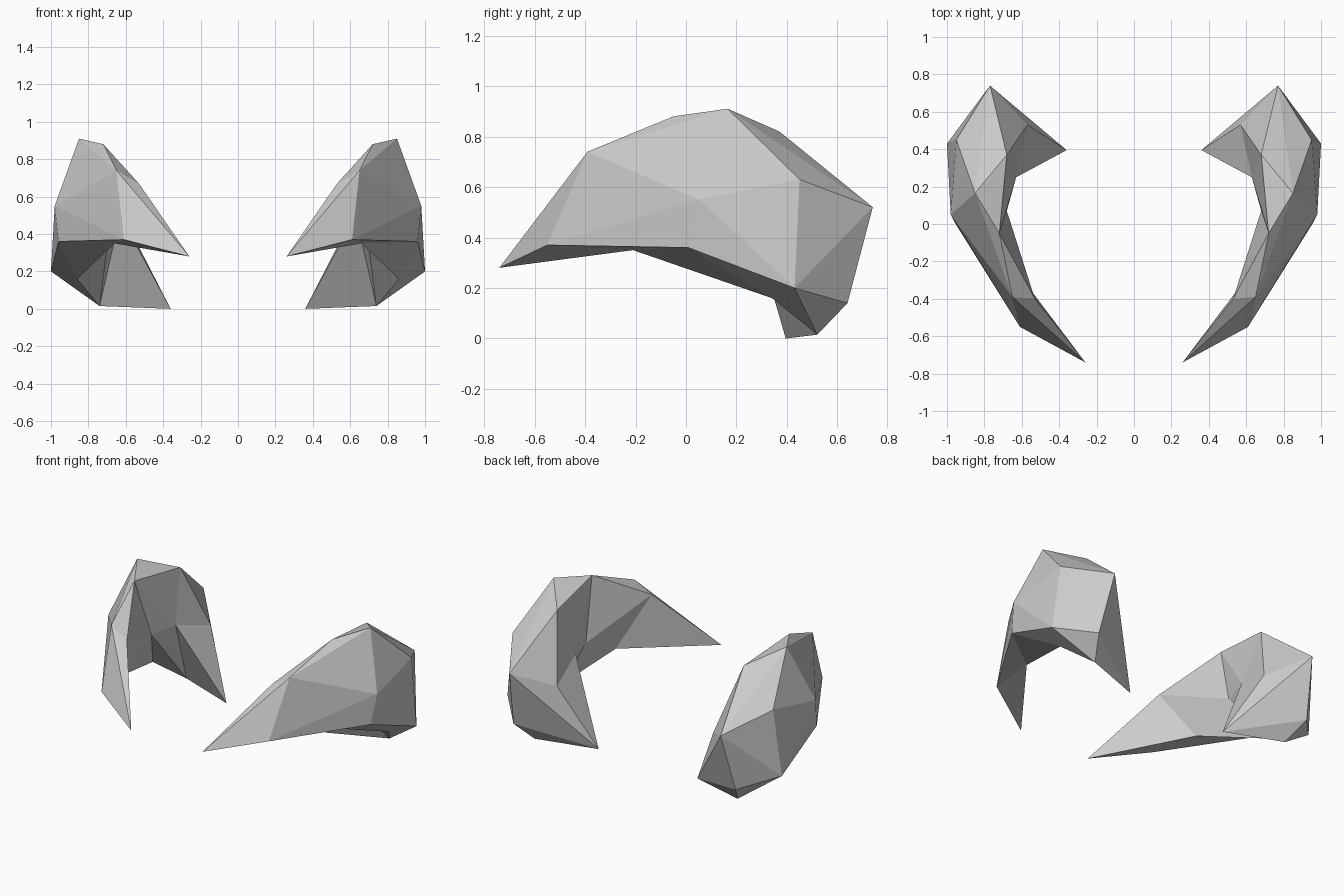
import bpy
import bmesh

cube = bpy.data.objects.get("Cube")
if cube:
    bpy.data.objects.remove(cube, do_unlink=True)

# One flat grey for both pieces
grey = bpy.data.materials.new("plain_grey")
grey.use_nodes = True
grey.diffuse_color = (0.6, 0.6, 0.6, 1)
shader = grey.node_tree.nodes["Principled BSDF"]
shader.inputs["Base Color"].default_value = grey.diffuse_color
shader.inputs["Roughness"].default_value = 0.9

# Cross-sections from the pointed front to the hooked rear,
# each running outer bottom, outer top, inner top, inner bottom
TIP = (0.26, -0.74, 0.28)
BROW = [(0.61, -0.55, 0.37), (0.65, -0.39, 0.74),
        (0.53, -0.40, 0.67), (0.66, -0.21, 0.35)]
MIDDLE = [(0.96, 0.01, 0.36), (0.98, 0.05, 0.55), (0.85, 0.165, 0.91),
          (0.72, -0.05, 0.88), (0.68, 0.07, 0.49), (0.86, 0.34, 0.16)]
BACK_CORNER = (0.77, 0.74, 0.52)
REAR = [(1.0, 0.43, 0.20), (0.95, 0.45, 0.63), BACK_CORNER,
        (0.68, 0.37, 0.82), (0.63, 0.25, 0.50), (0.74, 0.52, 0.015)]
HOOK = [(0.81, 0.64, 0.14), BACK_CORNER,
        (0.57, 0.53, 0.41), (0.36, 0.395, 0.0)]


def stitch(bm, a, b, steps):
    """Join two rings with triangles; each step advances ring a or ring b."""
    i = j = 0
    for step in steps:
        p, q = a[i % len(a)], b[j % len(b)]
        if step == "a":
            i += 1
            r = a[i % len(a)]
        else:
            j += 1
            r = b[j % len(b)]
        if len({p, q, r}) == 3:
            bm.faces.new((p, q, r))


def build_pincer(name, side):
    bm = bmesh.new()
    made = {}

    def vert(co):
        if co not in made:
            made[co] = bm.verts.new((side * co[0], co[1], co[2]))
        return made[co]

    brow, middle, rear, hook = (
        [vert(co) for co in ring] for ring in (BROW, MIDDLE, REAR, HOOK))

    # Pointed front
    stitch(bm, [vert(TIP)], brow, "b" * len(brow))
    # Curved body
    stitch(bm, brow, middle, "babbababba")
    stitch(bm, middle, rear, "ababbabababa")
    # Rear hook and its closing panel
    stitch(bm, rear, hook, "baabaababa")
    heel, corner, inner, spike = hook
    bm.faces.new((corner, inner, spike))
    bm.faces.new((corner, spike, heel))

    bmesh.ops.recalc_face_normals(bm, faces=bm.faces)
    mesh = bpy.data.meshes.new(name)
    bm.to_mesh(mesh)
    bm.free()
    mesh.materials.append(grey)
    obj = bpy.data.objects.new(name, mesh)
    bpy.context.collection.objects.link(obj)


# Mirrored pair
build_pincer("left_pincer", 1)
build_pincer("right_pincer", -1)
